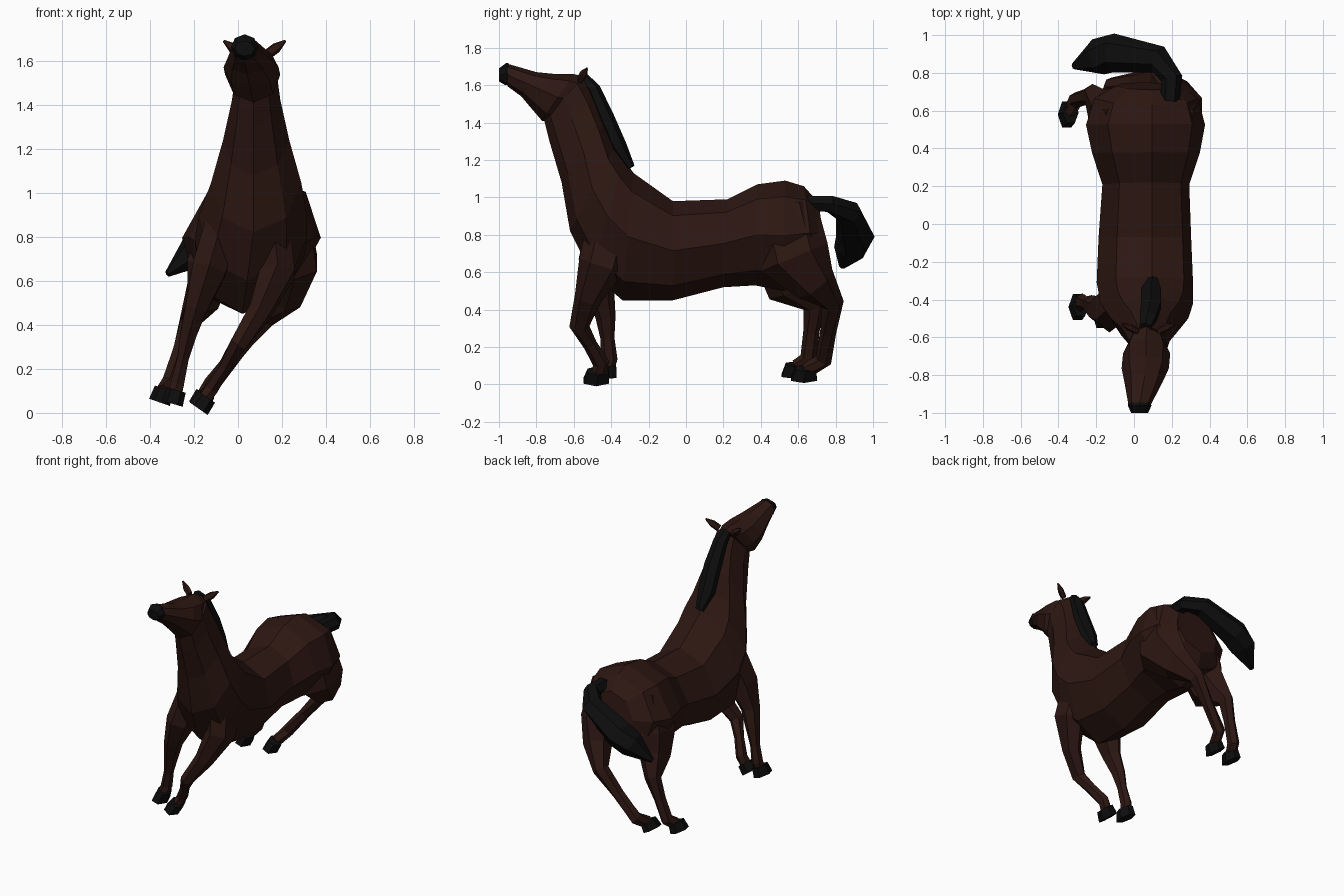
import bpy, bmesh
from math import cos, sin, pi
from mathutils import Vector as V


def material(name, rgb):
    m = bpy.data.materials.new(name)
    m.diffuse_color = (*rgb, 1)
    return m


BROWN = material("brown coat", (0.026, 0.0085, 0.006))
BLACK = material("black hair", (0.004, 0.004, 0.004))
X, Z = V((1, 0, 0)), V((0, 0, 1))


def loft(name, rings, mat):
    """Skin a list of equal point rings and cap both ends."""
    bm = bmesh.new()
    loops = [[bm.verts.new(p) for p in r] for r in rings]
    n = len(loops[0])
    for a, b in zip(loops, loops[1:]):
        for i in range(n):
            j = (i + 1) % n
            bm.faces.new((a[i], a[j], b[j], b[i]))
    bm.faces.new(loops[0])
    bm.faces.new(loops[-1])
    bmesh.ops.recalc_face_normals(bm, faces=bm.faces)
    me = bpy.data.meshes.new(name)
    bm.to_mesh(me)
    bm.free()
    me.materials.append(mat)
    ob = bpy.data.objects.new(name, me)
    bpy.context.collection.objects.link(ob)


def ring(c, side, up, n=8, start=0.0):
    return [c + side * cos(start + 2 * pi * i / n) + up * sin(start + 2 * pi * i / n)
            for i in range(n)]


def trunk(name, stations, top_x, bottom_x, mat):
    """Stations: top y,z, bottom y,z, half width; x follows from height."""
    rings = []
    for ty, tz, by, bz, hw in stations:
        t, b = V((top_x(tz), ty, tz)), V((bottom_x(bz), by, bz))
        rings.append(ring((t + b) / 2, X * hw, (t - b) / 2))
    loft(name, rings, mat)


def tube(name, pts, radii, mat, ref=X, flat=(1.1,), n=6):
    """Faceted tube; each radius is along ref, flat scales it across."""
    c, rings = [V(p) for p in pts], []
    for i, r in enumerate(radii):
        t = (c[min(i + 1, len(c) - 1)] - c[max(i - 1, 0)]).normalized()
        s = (ref - t * ref.dot(t)).normalized()
        f = flat[min(i, len(flat) - 1)]
        rings.append(ring(c[i], s * r, t.cross(s) * r * f, n, pi / n))
    loft(name, rings, mat)


# Body and neck in one skin, from rump to poll
trunk("body_and_neck", [
    (0.71, 0.97, 0.75, 0.66, 0.17),
    (0.63, 1.06, 0.70, 0.56, 0.275),
    (0.53, 1.09, 0.52, 0.50, 0.315),
    (0.38, 1.07, 0.37, 0.53, 0.285),
    (0.22, 0.99, 0.20, 0.52, 0.23),
    (-0.07, 0.98, -0.07, 0.45, 0.245),
    (-0.28, 1.13, -0.34, 0.45, 0.255),
    (-0.33, 1.20, -0.51, 0.60, 0.245),
    (-0.38, 1.27, -0.62, 0.82, 0.205),
    (-0.43, 1.40, -0.665, 1.08, 0.15),
    (-0.49, 1.54, -0.73, 1.30, 0.11),
    (-0.55, 1.64, -0.76, 1.42, 0.095)], lambda z: 0.095,
    lambda z: 0.02 + 0.05 * min(1, (z - 0.45) / 0.35), BROWN)

# Head and dark muzzle, narrowing toward the nose
trunk("head", [
    (-0.53, 1.64, -0.72, 1.41, 0.09),
    (-0.60, 1.66, -0.77, 1.41, 0.125),
    (-0.70, 1.66, -0.83, 1.48, 0.125),
    (-0.80, 1.67, -0.88, 1.54, 0.10),
    (-0.955, 1.715, -0.955, 1.595, 0.06)],
    lambda z: 0.07 - 0.04 * max(0, (z - 1.65) / 0.065),
    lambda z: 0.07 - 0.04 * (z - 1.41) / 0.185, BROWN)
trunk("muzzle", [
    (-0.945, 1.715, -0.95, 1.60, 0.06),
    (-0.96, 1.72, -0.965, 1.60, 0.062),
    (-1.0, 1.69, -1.0, 1.62, 0.045)], lambda z: 0.03, lambda z: 0.03, BLACK)

# Ears
for name, s in (("left_ear", 1), ("right_ear", -1)):
    base = V((0.075 + s * 0.06, -0.565, 1.63))
    step = V((s * 0.04, 0.018, 0.03))
    tube(name, [base, base + step, base + step * 2], [0.025, 0.025, 0.006],
         BROWN, Z, (0.8,), 5)

# Mane along the crest
tube("mane", [(0.06, -0.545, 1.64), (0.075, -0.495, 1.58), (0.09, -0.43, 1.43),
              (0.09, -0.36, 1.27), (0.10, -0.295, 1.16)],
     [0.035, 0.05, 0.06, 0.06, 0.03], BLACK, X, (0.75,))

# Tail swinging to the side
tube("tail", [(0.19, 0.65, 0.97), (0.20, 0.77, 0.965), (0.13, 0.87, 0.92),
              (-0.11, 0.905, 0.79), (-0.19, 0.885, 0.735), (-0.32, 0.835, 0.63)],
     [0.045, 0.05, 0.065, 0.09, 0.085, 0.015], BLACK, Z, (1.15,))


def leg(name, joints, radii, flat, lean):
    """Joints from body to pastern; a thin shin is added between knee and fetlock."""
    j = [V(p) for p in joints]
    pts = j[:4] + [(j[3] + j[4]) / 2] + j[4:]
    tube(name + "_leg", pts, radii, BROWN, X, flat)
    # Hoof: short block flaring forward and down along the leg's lean
    axis, toe = V((-lean, 0, -1)).normalized(), V((0, -1, 0))
    across = axis.cross(toe)
    p = j[-1]
    loft(name + "_hoof", [
        ring(p - axis * 0.015 + toe * 0.005, across * 0.045, toe * 0.065, 6),
        ring(p + axis * 0.05 + toe * 0.015, across * 0.05, toe * 0.08, 6)], BLACK)


FRONT = [0.09, 0.09, 0.058, 0.043, 0.03, 0.035, 0.034]
HIND = [0.12, 0.12, 0.085, 0.05, 0.036, 0.038, 0.034]
leg("front_left", [(0.15, -0.38, 0.92), (0.18, -0.45, 0.64), (0.10, -0.525, 0.46),
                   (0.00, -0.57, 0.31), (-0.12, -0.455, 0.115),
                   (-0.15, -0.465, 0.06)], FRONT, (1.5, 1.4, 1.25), 0.7)
leg("front_right", [(-0.05, -0.38, 0.92), (-0.13, -0.45, 0.65), (-0.19, -0.455, 0.48),
                    (-0.225, -0.43, 0.36), (-0.275, -0.41, 0.135),
                    (-0.285, -0.425, 0.09)], FRONT, (1.5, 1.4, 1.25), 0.3)
leg("hind_left", [(0.21, 0.52, 0.94), (0.255, 0.58, 0.68), (0.215, 0.69, 0.54),
                  (0.12, 0.785, 0.43), (-0.12, 0.735, 0.13),
                  (-0.155, 0.645, 0.075)], HIND, (1.5, 1.6, 1.4, 1.2), 0.5)
leg("hind_right", [(-0.05, 0.52, 0.92), (-0.13, 0.54, 0.68), (-0.16, 0.58, 0.53),
                   (-0.22, 0.685, 0.42), (-0.31, 0.655, 0.14),
                   (-0.34, 0.595, 0.095)], HIND, (1.4, 1.5, 1.8, 1.2), 0.35)
